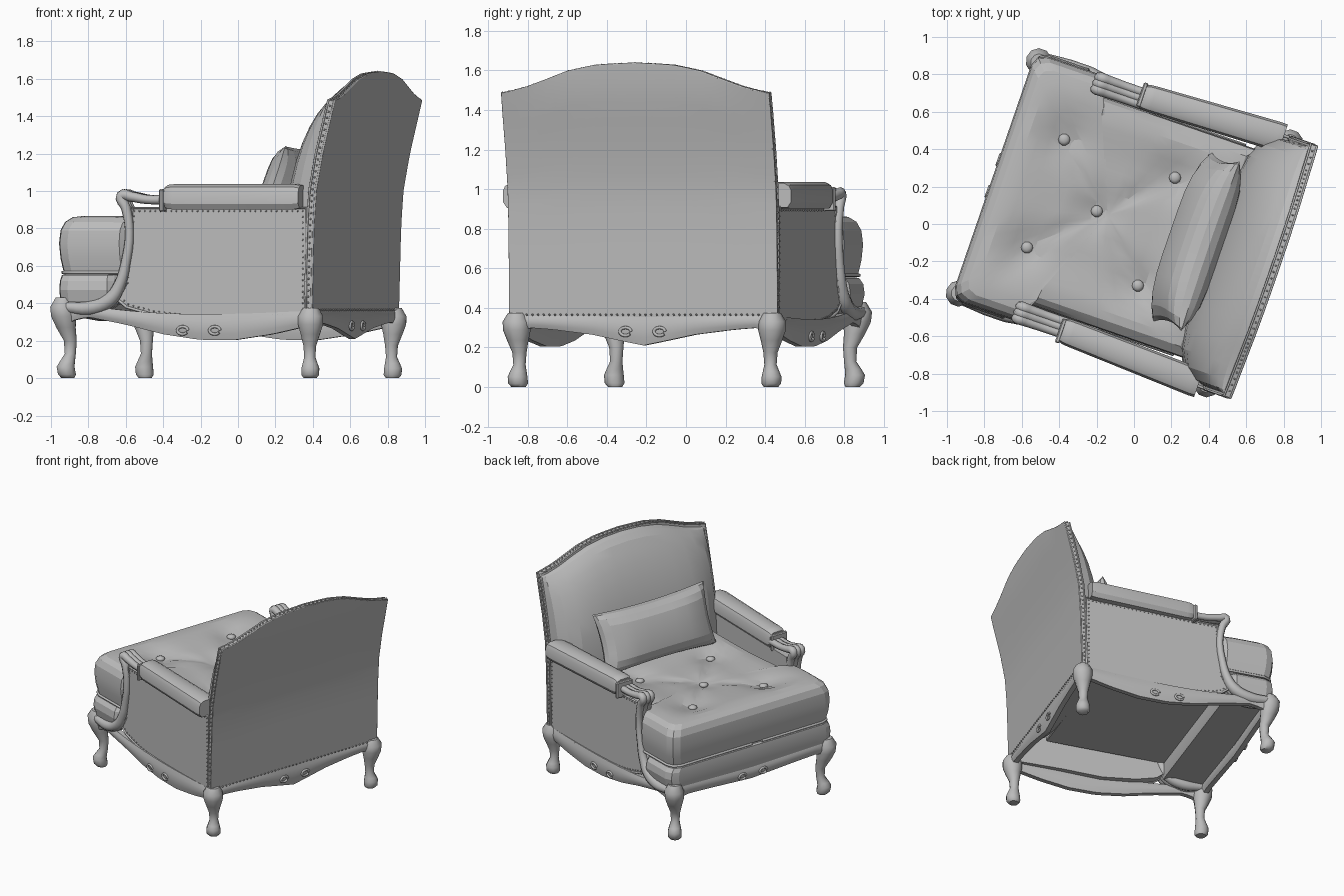
import bpy, bmesh, math
from mathutils import Matrix, Vector
from mathutils.geometry import intersect_point_line

cube = bpy.data.objects.get("Cube")
if cube:
    bpy.data.objects.remove(cube)

TURN = math.radians(-19)      # the chair stands turned; local front is -x
grey = bpy.data.materials.new("plain_grey")
grey.use_nodes = True
grey.diffuse_color = (0.5, 0.5, 0.5, 1)
grey.node_tree.nodes["Principled BSDF"].inputs["Base Color"].default_value = (0.5, 0.5, 0.5, 1)


def place(name, mesh, angle=30):
    obj = bpy.data.objects.new(name, mesh)
    bpy.context.collection.objects.link(obj)
    mesh.materials.clear()
    mesh.materials.append(grey)
    mesh.shade_smooth()
    mesh.set_sharp_from_angle(angle=math.radians(angle))
    obj.rotation_euler.z = TURN


def finish(name, bm, angle=30):
    bmesh.ops.recalc_face_normals(bm, faces=bm.faces)
    mesh = bpy.data.meshes.new(name)
    bm.to_mesh(mesh)
    bm.free()
    place(name, mesh, angle)


def lerp(table, x):
    """Piecewise linear lookup."""
    for (a, p), (b, q) in zip(table, table[1:]):
        if x <= b:
            return p + (q - p) * max(0, (x - a) / (b - a))
    return table[-1][1]


def slab(name, one, two, n, m, angle=30):
    """Closed body between two sheets, each a function of s, t in 0..1."""
    bm = bmesh.new()
    g = [[[bm.verts.new(f(i / n, j / m)) for j in range(m + 1)] for i in range(n + 1)]
         for f in (one, two)]
    for h in g:
        for i in range(n):
            for j in range(m):
                bm.faces.new((h[i][j], h[i + 1][j], h[i + 1][j + 1], h[i][j + 1]))
    rim = [(i, 0) for i in range(n)] + [(n, j) for j in range(m)]
    rim += [(i, m) for i in range(n, 0, -1)] + [(0, j) for j in range(m, 0, -1)]
    for (a, b), (c, d) in zip(rim, rim[1:] + rim[:1]):
        bm.faces.new((g[0][a][b], g[0][c][d], g[1][c][d], g[1][a][b]))
    finish(name, bm, angle)


def loft(name, rings, angle=30):
    """Skin closed rings of points and cap both ends."""
    bm = bmesh.new()
    vs = [[bm.verts.new(p) for p in r] for r in rings]
    for a, b in zip(vs, vs[1:]):
        for k in range(len(a)):
            l = (k + 1) % len(a)
            bm.faces.new((a[k], a[l], b[l], b[k]))
    bm.faces.new(vs[0])
    bm.faces.new(vs[-1])
    finish(name, bm, angle)


def tube(name, pts, radius, radii=None, smooth=True):
    cu = bpy.data.curves.new(name, 'CURVE')
    cu.dimensions, cu.bevel_depth, cu.bevel_resolution = '3D', radius, 2
    cu.use_fill_caps, cu.resolution_u = True, 4
    sp = cu.splines.new('BEZIER' if smooth else 'POLY')
    line = sp.bezier_points if smooth else sp.points
    line.add(len(pts) - 1)
    for k, (b, p) in enumerate(zip(line, pts)):
        b.co = p if smooth else (*p, 1)
        b.radius = radii[k] if radii else 1
        if smooth:
            b.handle_left_type = b.handle_right_type = 'AUTO'
    tmp = bpy.data.objects.new(name + "_path", cu)
    bpy.context.collection.objects.link(tmp)
    bpy.context.view_layer.update()
    mesh = bpy.data.meshes.new_from_object(tmp.evaluated_get(bpy.context.evaluated_depsgraph_get()))
    bpy.data.objects.remove(tmp)
    place(name, mesh, 50)


def studs(name, path, step=0.03, size=0.006):
    bm = bmesh.new()
    for a, b in zip(path, path[1:]):
        a, b = Vector(a), Vector(b)
        n = max(1, round((b - a).length / step))
        for k in range(n):
            bmesh.ops.create_icosphere(bm, subdivisions=1, radius=size,
                                       matrix=Matrix.Translation(a.lerp(b, k / n)))
    finish(name, bm)


def box(name, lo, hi, bevel=0.006):
    bm = bmesh.new()
    lo, hi = Vector(lo), Vector(hi)
    bmesh.ops.create_cube(bm, size=1, matrix=Matrix.Translation((lo + hi) / 2)
                          @ Matrix.Diagonal((*(hi - lo), 1)))
    bmesh.ops.bevel(bm, geom=bm.edges[:], offset=bevel, segments=1, affect='EDGES')
    finish(name, bm)


def ease(s):
    """Crowd the divisions towards both ends, giving -1..1."""
    return -math.cos(math.pi * s)


# Backrest: leaning frame with an arched top and a padded front
LEAN = [(.35, .665), (.8, .677), (1, .69), (1.2, .727), (1.5, .80), (1.65, .815)]
ARCH = [(0, 1.635), (.2, 1.625), (.35, 1.595), (.5, 1.54), (.6, 1.505), (.71, 1.485)]
WIDE = .712


def back_point(v, t, depth, margin=0, low=.34):
    z = low + t * (lerp(ARCH, abs(v) * .71) - margin - low)
    return (lerp(LEAN, z) - depth, v * (WIDE - margin), z)


def padded(s, t):
    v, t = ease(s), math.sin(math.pi * t / 2)
    puff = max(0, (1 - v ** 6) * (1 - t ** 4.5)) ** .55
    return back_point(v, t, .045 + .2 * puff, .015, .5)


slab("back_frame", lambda s, t: back_point(2 * s - 1, t, 0),
     lambda s, t: back_point(2 * s - 1, t, .045), 20, 14)
slab("back_padding", padded,
     lambda s, t: back_point(ease(s), math.sin(math.pi * t / 2), .04, .015, .5), 14, 11, 14)
edge = [(-1, k / 12) for k in range(13)] + [(k / 10 - 1, 1) for k in range(1, 20)]
edge += [(1, 1 - k / 12) for k in range(13)]
for label, depth in (("rear", .006), ("front", .042)):
    tube(label + "_back_piping", [back_point(v, t, depth) for v, t in edge], .006, smooth=False)
studs("back_studs", [back_point(v, t, .024, -.003) for v, t in edge])


# Seat: deck, front upholstery and T-shaped tufted cushion
def tee(front, back, wide, narrow, notch, n=7):
    """T outline with rounded front corners, evenly divided."""
    r = .07
    half = [(front, 0), (front, wide - r), (front + r * .3, wide - r * .3), (front + r, wide),
            (notch - .03, wide), (notch, wide - .03), (notch + .01, narrow), (back, narrow), (back, 0)]
    loop = half + [(x, -y) for x, y in half[-2:0:-1]]
    pts = []
    for a, b in zip(loop, loop[1:] + loop[:1]):
        k = n if math.dist(a, b) > .2 else 1
        pts += [Vector(a).lerp(Vector(b), i / k) for i in range(k)]
    return pts


def cushion(name, outline, centre, layers, z_of=lambda p, z: z):
    c = Vector((centre, 0))
    rings = []
    for scale, z in layers:
        ring = [c + (p - c) * scale for p in outline]
        rings.append([(p.x, p.y, z_of(p, z)) for p in ring])
    loft(name, rings, 14)


BUTTONS = [(-.5, .305), (-.5, -.305), (-.21, 0), (.127, .305), (.127, -.305)]


def sag(x):
    return .03 * min(1, max(0, (x + .5) / .5))


def crease(p):
    """Depth of the folds that run from the middle button to the others."""
    deep = 0
    for b in BUTTONS:
        near, part = intersect_point_line(p, Vector(b), Vector(BUTTONS[2]))
        if 0 <= part <= 1:
            deep = max(deep, .018 * math.exp(-(p - near.to_2d()).length_squared / .002))
    return deep


def tufted(p, z):
    if z < .8:
        return z
    pit = sum(.04 * math.exp(-(p - Vector(b)).length_squared / .012) for b in BUTTONS)
    return z - sag(p.x) - max(pit, crease(p))


box("seat_deck", (-.74, -.6, .50), (.43, .6, .56))
cushion("front_upholstery", tee(-.79, -.45, .70, .65, -.47), -.63,
        [(.96, .39), (.99, .41), (1.01, .47), (1, .52), (.97, .55), (.9, .56)])
cushion("seat_cushion", tee(-.79, .5, .69, .585, -.40), -.15,
        [(.93, .55), (.98, .57), (1, .64), (1.01, .72), (1, .79), (.97, .835), (.92, .86),
         (.84, .868), (.75, .866), (.66, .86), (.57, .855), (.48, .85), (.39, .85), (.3, .85),
         (.2, .85), (.12, .85), (.03, .85)], tufted)
tube("cushion_piping", [(p.x, p.y, .565) for p in tee(-.78, .48, .68, .58, -.41)], .009, smooth=False)
for k, (x, y) in enumerate(BUTTONS):
    bm = bmesh.new()
    bmesh.ops.create_icosphere(bm, subdivisions=2, radius=.032, matrix=Matrix.Translation(
        (x, y, .822 - sag(x))) @ Matrix.Diagonal((1, 1, .6, 1)))
    finish(f"seat_button_{k + 1}", bm)


# Lumbar pillow leaning on the back
def pillow_side(sign):
    def f(s, t):
        a, b = ease(s), ease(t)
        puff = .115 * max(0, (1 - a ** 4) * (1 - b ** 4)) ** .6
        y = .02 + a * (.48 - .03 * (1 - b * b))
        h = b * (.21 - .02 * (1 - a * a))
        return (.345 + h * .38 + sign * puff, y, 1.03 + h - sign * puff * .3)
    return f


slab("lumbar_pillow", pillow_side(1), pillow_side(-1), 12, 10, 14)

# Aprons: carved rails with a wavy lower edge
FRONT_WAVE = [(-1, .28), (-.92, .32), (-.8, .335), (-.5, .325), (0, .305), (.5, .325), (.8, .335), (.92, .32), (1, .28)]
BACK_WAVE = [(-1, .27), (-.9, .30), (-.7, .29), (-.4, .265), (-.15, .23), (0, .21),
             (.15, .23), (.4, .265), (.7, .29), (.9, .30), (1, .27)]
SIDE_WAVE = [(-1, .28), (-.92, .315), (-.8, .325), (-.5, .285), (-.2, .235), (.1, .205), (.4, .205), (.7, .235), (1, .28)]


def rail(name, start, end, out, wave, high, middle=.5, scroll=.255):
    a, b, out = Vector(start), Vector(end), Vector(out)

    def f(thick):
        def g(s, t):
            p = a.lerp(b, s) + out * (thick * (.6 + .4 * math.sin(math.pi * t)))
            z0 = lerp(wave, 2 * s - 1)
            return (p.x, p.y, z0 + t * (high(s) - z0))
        return g
    slab(name, f(.03), f(-.03), 30, 4, 50)
    for k, word in ((-1, "first"), (1, "second")):    # pair of carved scrolls
        p = a.lerp(b, middle + k * .066) + out * .03
        side = Vector((-out.y, out.x))
        ring = [(p.x + side.x * .03 * math.cos(q), p.y + side.y * .03 * math.cos(q),
                 scroll + .02 * math.sin(q)) for q in [i * math.pi / 5 for i in range(10)]]
        tube(f"{name}_{word}_scroll", ring, .008)


rail("front_apron", (-.765, -.68), (-.765, .68), (-1, 0), FRONT_WAVE,
     lambda s: .39 + .03 * abs(2 * s - 1), scroll=.345)
rail("back_apron", (.645, -.69), (.645, .69), (1, 0), BACK_WAVE, lambda s: .365, scroll=.28)
studs("back_apron_studs", [(.673, -.68, .365), (.673, .68, .365)])

# Legs: cabriole shape as (height, outward shift, radius)
LEG = [(0, 0, .036), (.02, .004, .05), (.06, .01, .05), (.09, .002, .042), (.13, -.01, .031),
       (.2, -.01, .036), (.27, .008, .054), (.33, .018, .07), (.38, .022, .07), (.43, .018, .045)]


def leg(name, x, y, sx, sy, tall):
    loft(name, [[(x + sx * d + r * math.cos(q), y + sy * d + r * math.sin(q), z * tall)
                 for q in [i * math.pi / 5 for i in range(10)]] for z, d, r in LEG], 50)


def flare(x):
    """Outward widening of the arms towards the rear."""
    return .035 * (x + .4)


# Arms and legs, mirrored to both sides
PANEL = [(-.45, .42), (-.405, .5), (-.385, .7), (-.365, .91), (.63, .91), (.63, .32),
         (.3, .32), (0, .31), (-.25, .34), (-.4, .38)]
for word, s in (("right", -1), ("left", 1)):
    leg(f"front_{word}_leg", -.743, s * .635, -1, s, 1)
    leg(f"back_{word}_leg", .64, s * .675, .3, s * .4, .87)
    rail(f"{word}_apron", (-.74, s * .665), (.645, s * .69), (0, s), SIDE_WAVE,
         lambda q: .36 - .02 * math.sin(q * math.pi) + .05 * (1 - q) ** 4, .55)
    loft(f"{word}_arm_panel", [[(x, s * (y + flare(x)), z) for x, z in PANEL] for y in (.60, .672)])
    trim = PANEL + PANEL[:1]
    tube(f"{word}_panel_piping", [(x, s * (.672 + flare(x)), z) for x, z in trim], .008, smooth=False)
    studs(f"{word}_panel_studs", [(x * .97, s * (.674 + flare(x)), .63 + (z - .63) * .94) for x, z in trim],
          .03, .005)

    # Padded armrest, angled outward to the rear
    rings = []
    for x, k in ((-.175, .75), (-.155, .95), (-.12, 1), (.3, 1), (.57, 1), (.605, .9)):
        mid, half = .661 + .042 * (x + .17), (.072 + .01 * (x + .17)) * (.6 + .4 * k)
        rings.append([(x, s * (mid + y * half), .967 + z * k) for y, z in
                      ((-.75, -.065), (.75, -.065), (1, -.035), (1, .03), (.85, .055), (.5, .07),
                       (-.5, .07), (-.85, .055), (-1, .03), (-1, -.035))])
    loft(f"{word}_armrest_pad", rings)
    box(f"{word}_armrest_clip", (-.195, min(s * .60, s * .735), .89), (-.17, max(s * .60, s * .735), 1.01))

    # Fluted wooden arm front, sweeping down into the front rail
    sweep = [(-.16, .955), (-.28, .955), (-.37, .97), (-.425, .975), (-.40, .91), (-.38, .78),
             (-.40, .62), (-.435, .5), (-.49, .42), (-.6, .375), (-.74, .38)]
    for k, y in enumerate((.615, .648, .681)):
        tube(f"{word}_arm_front_{k + 1}", [(x, s * y, z) for x, z in sweep], .027,
             [.9, .9, 1, 1.1, 1, .9, 1, 1.2, 1.5, 1.5, 1.1])
